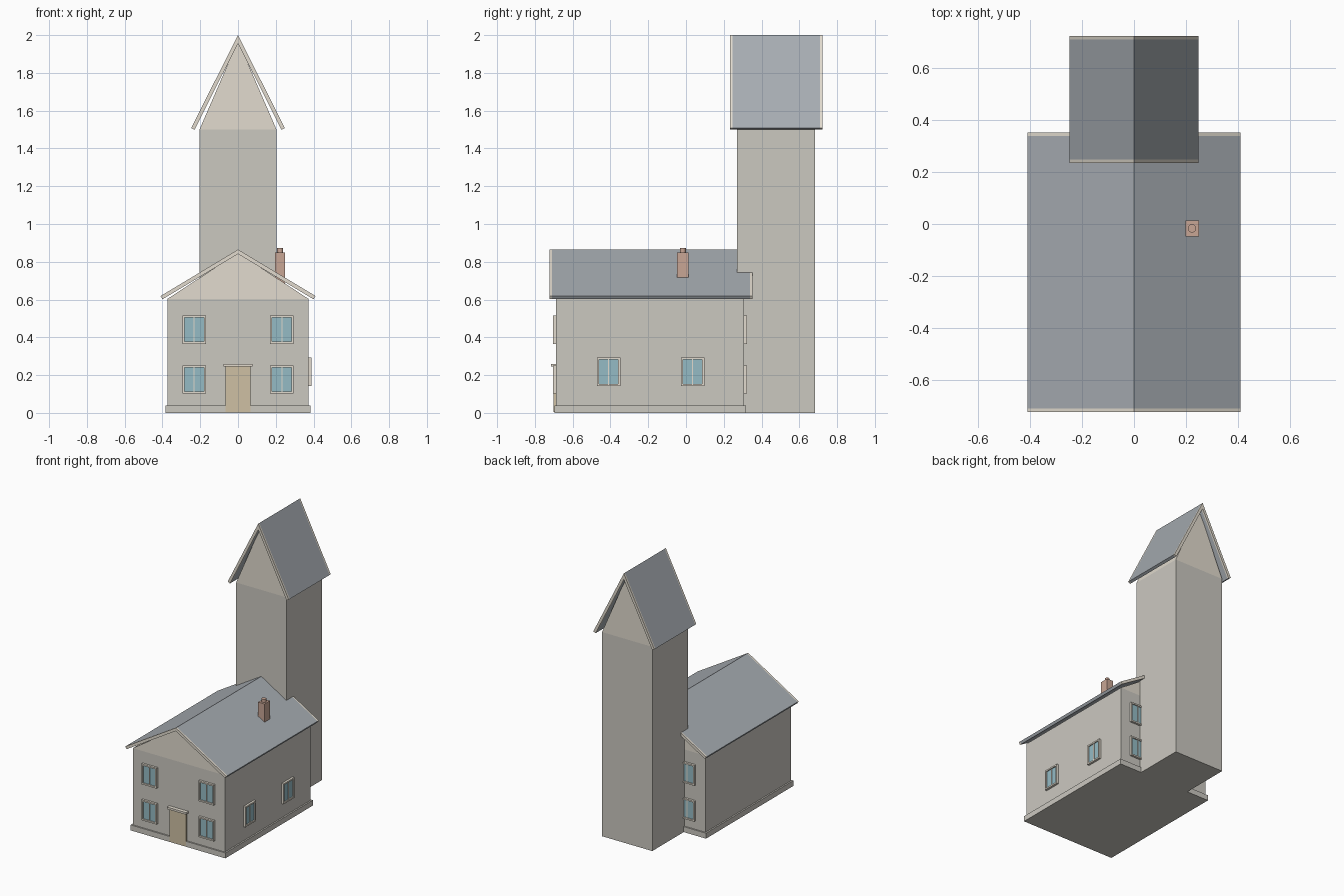
import bpy, bmesh, math

if "Cube" in bpy.data.objects:
    bpy.data.objects.remove(bpy.data.objects["Cube"])


def material(name, rgb):
    m = bpy.data.materials.new(name)
    m.diffuse_color = (*rgb, 1)
    m.use_nodes = True
    m.node_tree.nodes["Principled BSDF"].inputs["Base Color"].default_value = m.diffuse_color
    return m


STONE = material("stone", (0.60, 0.58, 0.53))
CREAM = material("cream", (0.76, 0.71, 0.62))
SLATE = material("slate", (0.38, 0.41, 0.44))
BRICK = material("brick", (0.58, 0.38, 0.30))
GLASS = material("glass", (0.30, 0.50, 0.56))
WOOD = material("wood", (0.62, 0.53, 0.37))


def finish(name, bm, mat):
    bmesh.ops.recalc_face_normals(bm, faces=bm.faces)
    me = bpy.data.meshes.new(name)
    bm.to_mesh(me)
    bm.free()
    me.materials.append(mat)
    ob = bpy.data.objects.new(name, me)
    bpy.context.collection.objects.link(ob)
    return ob


def prism(name, profile, y0, y1, mat):
    """Extrude an x-z outline along y."""
    bm = bmesh.new()
    face = bm.faces.new([bm.verts.new((x, y0, z)) for x, z in profile])
    ext = bmesh.ops.extrude_face_region(bm, geom=[face])["geom"]
    bmesh.ops.translate(bm, vec=(0, y1 - y0, 0),
                        verts=[v for v in ext if isinstance(v, bmesh.types.BMVert)])
    return finish(name, bm, mat)


def box(name, x, y, z, mat):
    return prism(name, [(x[0], z[0]), (x[1], z[0]), (x[1], z[1]), (x[0], z[1])], *y, mat)


def roof(name, half, eave, apex, y0, y1, t=0.02, board=0.013):
    """Folded slab with square-cut eaves and cream bargeboards at both ends."""
    s = (apex - eave) / half
    k = math.hypot(1, s)
    nx, nz = half - t * s / k, eave - t / k
    p = [(-half, eave), (0, apex), (half, eave), (nx, nz), (0, apex - t * k), (-nx, nz)]
    prism(name, p, y0 + board, y1 - board, SLATE)
    prism(name + "_front_bargeboard", p, y0, y0 + board, CREAM)
    prism(name + "_back_bargeboard", p, y1 - board, y1, CREAM)


def window(name, loc, angle):
    """Two-pane window facing -y before rotation about z."""
    w, h, b, d = 0.062, 0.075, 0.011, 0.016
    parts = [
        box(name + "_left_jamb", (-w, -w + b), (-d, 0.005), (-h, h), CREAM),
        box(name + "_right_jamb", (w - b, w), (-d, 0.005), (-h, h), CREAM),
        box(name + "_head", (-w + b, w - b), (-d, 0.005), (h - b, h), CREAM),
        box(name + "_sill", (-w + b, w - b), (-d, 0.005), (-h, -h + b), CREAM),
        box(name + "_mullion", (-0.003, 0.003), (-d + 0.003, 0.005), (-h + b, h - b), CREAM),
        box(name + "_glass", (-w + b, w - b), (-d + 0.008, 0.005), (-h + b, h - b), GLASS),
    ]
    for ob in parts:
        ob.location = loc
        ob.rotation_euler.z = angle


# House body
box("house_walls", (-0.374, 0.374), (-0.687, 0.308), (0, 0.603), STONE)
box("house_plinth", (-0.385, 0.385), (-0.697, 0.318), (0, 0.04), STONE)
prism("house_gables", [(-0.374, 0.603), (0.374, 0.603), (0, 0.848)], -0.687, 0.308, CREAM)
roof("house_roof", 0.41, 0.619, 0.865, -0.722, 0.352)

# Tower
box("tower_walls", (-0.204, 0.204), (0.27, 0.683), (0, 1.5), STONE)
prism("tower_gables", [(-0.204, 1.5), (0.204, 1.5), (0, 1.97)], 0.27, 0.683, CREAM)
roof("tower_roof", 0.248, 1.508, 2.0, 0.234, 0.722)

# Door and canopy
box("door", (-0.067, 0.067), (-0.702, -0.68), (0.005, 0.245), WOOD)
box("door_canopy", (-0.078, 0.078), (-0.714, -0.68), (0.245, 0.26), CREAM)

# Windows
for side, x in (("left", -0.232), ("right", 0.232)):
    for level, z in (("lower", 0.177), ("upper", 0.441)):
        window(f"front_{level}_{side}_window", (x, -0.687, z), 0)
        window(f"back_{level}_{side}_window", (x, 0.308, z), math.pi)
for i, y in enumerate((-0.41, 0.035)):
    window(f"side_window_{i + 1}", (0.374, y, 0.218), math.pi / 2)

# Chimney stack and pot
box("chimney_stack", (0.197, 0.249), (-0.048, 0.014), (0.65, 0.85), BRICK)
bm = bmesh.new()
bmesh.ops.create_cone(bm, cap_ends=True, segments=16, radius1=0.016, radius2=0.016, depth=0.04)
pot = finish("chimney_pot", bm, BRICK)
pot.location = (0.223, -0.017, 0.852)
for f in pot.data.polygons:
    f.use_smooth = len(f.vertices) == 4
